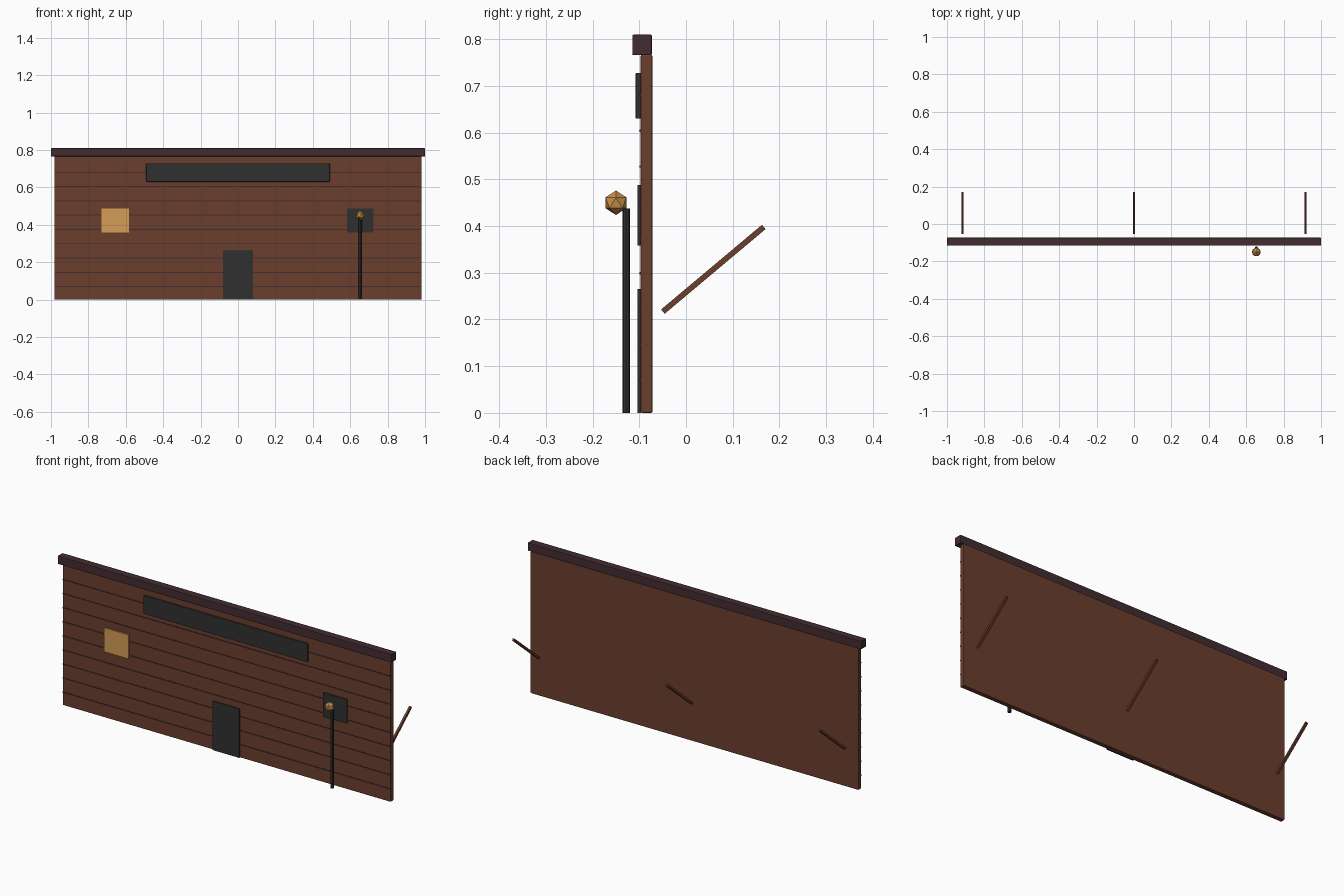
import bpy, math

if "Cube" in bpy.data.objects:
    bpy.data.objects.remove(bpy.data.objects["Cube"])


def material(name, srgb):
    m = bpy.data.materials.new(name)
    lin = [((c / 255 + 0.055) / 1.055) ** 2.4 for c in srgb]
    m.diffuse_color = (*lin, 1)
    m.use_nodes = True
    m.node_tree.nodes["Principled BSDF"].inputs["Base Color"].default_value = m.diffuse_color
    return m


WOOD = material("brown_wood", (107, 62, 46))
TRIM = material("dark_trim", (66, 44, 48))
BLACK = material("charcoal", (48, 48, 48))
GLOW = material("amber_window", (212, 158, 86))
LAMP = material("lamp_gold", (200, 144, 74))


def finish(name, mat):
    ob = bpy.context.object
    ob.name = name
    ob.data.materials.append(mat)
    return ob


def box(name, x, y, z, mat, bevel=0.0):
    """Box from (min, max) ranges on each axis."""
    r = (x, y, z)
    bpy.ops.mesh.primitive_cube_add(size=1, location=[(a + b) / 2 for a, b in r])
    ob = finish(name, mat)
    ob.scale = [b - a for a, b in r]
    bpy.ops.object.transform_apply(location=False, rotation=False, scale=True)
    if bevel:
        mod = ob.modifiers.new("soft_edges", 'BEVEL')
        mod.width = bevel
        mod.segments = 2
    return ob


FACE = -0.097  # front of the wall

# Wall and its top beam
box("wall", (-0.982, 0.982), (FACE, -0.072), (0, 0.767), WOOD, 0.003)
box("top_beam", (-1, 1), (-0.115, -0.073), (0.766, 0.81), TRIM, 0.003)

# Thin plank seams across the front
for i in range(9):
    z = 0.07 + 0.0763 * i
    box(f"plank_seam_{i + 1}", (-0.982, 0.982), (FACE - 0.0022, FACE + 0.002),
        (z - 0.0025, z + 0.0025), TRIM)

# Sign board, door and windows
box("sign_board", (-0.491, 0.491), (-0.108, -0.096), (0.63, 0.728), BLACK, 0.002)
box("door", (-0.08, 0.08), (-0.104, -0.096), (0, 0.265), BLACK, 0.001)
box("lit_window", (-0.73, -0.582), (-0.104, -0.096), (0.358, 0.488), GLOW, 0.001)
box("dark_window", (0.582, 0.725), (-0.104, -0.096), (0.358, 0.488), BLACK, 0.001)

# Lamp post and faceted lamp
bpy.ops.mesh.primitive_cylinder_add(vertices=8, radius=0.0085, depth=0.438,
                                    location=(0.654, -0.128, 0.219))
finish("lamp_post", BLACK)
bpy.ops.mesh.primitive_ico_sphere_add(subdivisions=1, radius=0.0262,
                                      location=(0.654, -0.15, 0.45))
finish("lamp", LAMP)

# Slanted braces behind the wall
for i, x in enumerate((-0.917, 0, 0.917)):
    ob = box(f"brace_{i + 1}", (x - 0.006, x + 0.006), (-0.0825, 0.1995),
             (0.3015, 0.3135), WOOD)
    ob.rotation_euler.x = math.radians(40)
